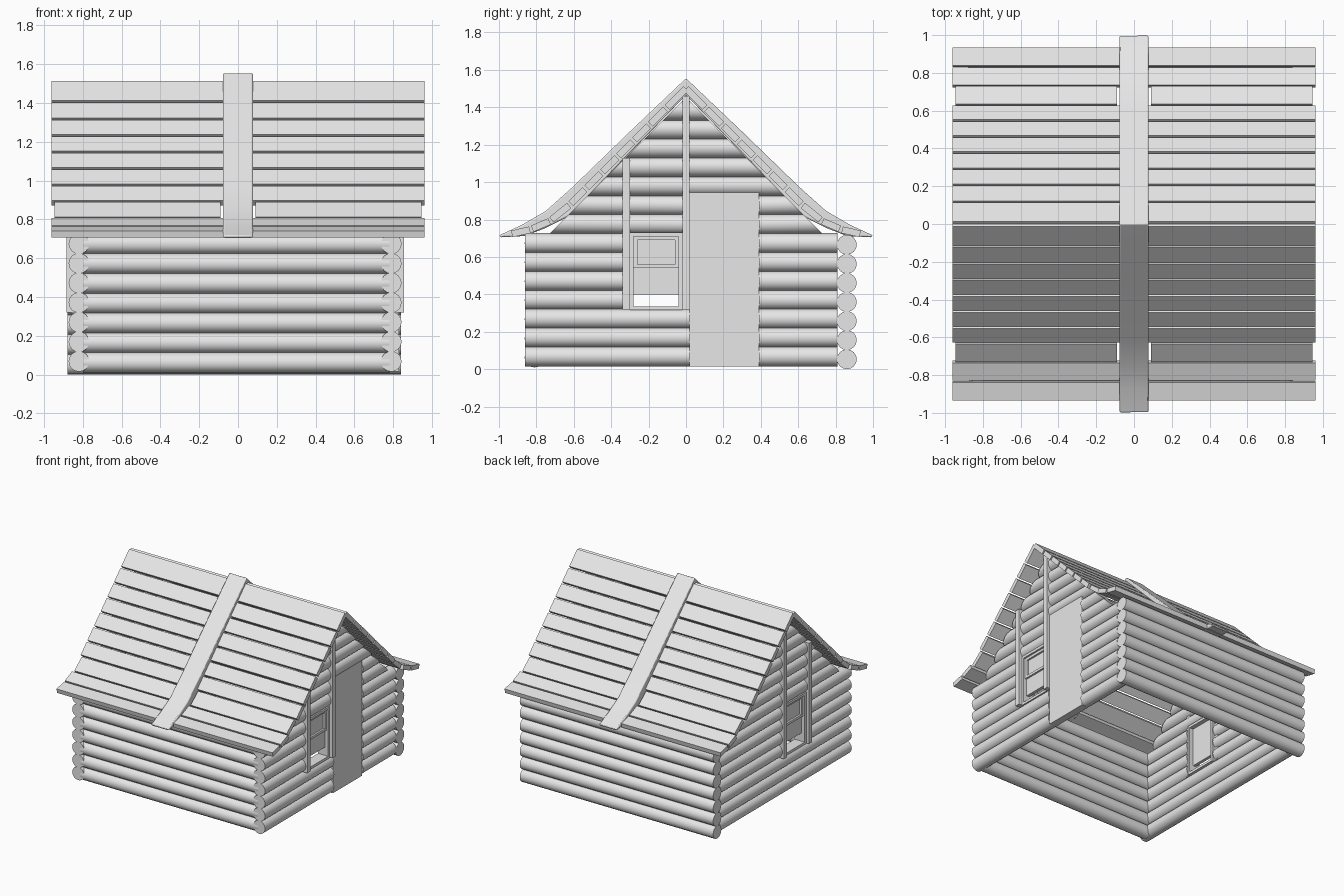
import bpy, bmesh, math
from mathutils import Matrix, Vector

cube = bpy.data.objects.get("Cube")
if cube:
    bpy.data.objects.remove(cube)

wood = bpy.data.materials.new("pale_grey_wood")
wood.use_nodes = True
wood.diffuse_color = (0.8, 0.8, 0.8, 1)
wood.node_tree.nodes["Principled BSDF"].inputs["Base Color"].default_value = (0.8, 0.8, 0.8, 1)

RADIUS = 0.053
ROOF_INNER = 1.455     # underside of the straight roof slope: z = ROOF_INNER - |y|


def finish(name, bm, smooth=False):
    bmesh.ops.recalc_face_normals(bm, faces=bm.faces)
    mesh = bpy.data.meshes.new(name)
    bm.to_mesh(mesh)
    bm.free()
    mesh.materials.append(wood)
    obj = bpy.data.objects.new(name, mesh)
    bpy.context.collection.objects.link(obj)
    if smooth:
        bpy.ops.object.select_all(action='DESELECT')
        obj.select_set(True)
        bpy.context.view_layer.objects.active = obj
        bpy.ops.object.shade_smooth_by_angle(angle=math.radians(35))
    return obj


def add_box(bm, x, y, z):
    """Box from (low, high) ranges."""
    ranges = (x, y, z)
    centre = Vector([(a + b) / 2 for a, b in ranges])
    size = [b - a for a, b in ranges]
    bmesh.ops.create_cube(bm, size=1,
                          matrix=Matrix.Translation(centre) @ Matrix.Diagonal((*size, 1)))


def add_log(bm, axis, lo, hi, across, z, trim=False):
    """Round log along axis x or y; trim slants its ends under the roof."""
    turn = Matrix.Rotation(math.pi / 2, 4, 'Y' if axis == 'x' else 'X')
    mid = (lo + hi) / 2
    spot = (mid, across, z) if axis == 'x' else (across, mid, z)
    made = bmesh.ops.create_cone(bm, cap_ends=True, segments=16, radius1=RADIUS,
                                 radius2=RADIUS, depth=hi - lo,
                                 matrix=Matrix.Translation(spot) @ turn)
    if trim:
        for v in made["verts"]:
            limit = max(ROOF_INNER - v.co.z, 0.01)
            v.co.y = max(-limit, min(limit, v.co.y))


def cut_spans(spans, lo, hi):
    """Remove lo..hi from a list of spans."""
    out = []
    for a, b in spans:
        out += [s for s in ((a, min(b, lo)), (max(a, hi), b)) if s[1] - s[0] > 0.01]
    return out


# Long front and back walls
for name, y, lo, hi, base in (("front_wall_logs", -0.81, -0.8, 0.78, 0.062),
                              ("back_wall_logs", 0.86, -0.88, 0.84, 0.053)):
    bm = bmesh.new()
    for i in range(7):
        add_log(bm, 'x', lo, hi, y, base + 0.102 * i)
    finish(name, bm, True)

# Gable walls with their openings
WINDOW = (-0.31, -0.01)
DOOR = (0.02, 0.39)
for name, x, has_door in (("left_gable_logs", 0.79, True),
                          ("right_gable_logs", -0.82, False)):
    bm = bmesh.new()
    for i in range(14):
        z = 0.068 + 0.101 * i
        spans = [(-0.86, 0.81)]
        if z > 0.72:
            reach = ROOF_INNER - z + RADIUS
            spans = [(-reach, reach)]
        if 0.33 < z < 0.72:
            spans = cut_spans(spans, *WINDOW)
        if has_door and z < 0.95:
            spans = cut_spans(spans, *DOOR)
        for a, b in spans:
            add_log(bm, 'y', a, b, x, z, z > 0.72)
    finish(name, bm, True)

# Door
bm = bmesh.new()
add_box(bm, (0.77, 0.83), DOOR, (0.015, 0.95))
finish("door", bm)

# Window posts and raised sash on each gable
for side, x, out in (("left", 0.79, 1), ("right", -0.82, -1)):
    def depth(a, b):
        return tuple(sorted((x + out * a, x + out * b)))
    bm = bmesh.new()
    add_box(bm, depth(-0.03, 0.065), (-0.34, -0.30), (0.32, 1.13))
    add_box(bm, depth(-0.03, 0.065), (-0.02, 0.02), (0.32, 1.46))
    finish(side + "_gable_posts", bm)

    bm = bmesh.new()
    for y in ((-0.30, -0.28), (-0.04, -0.02)):
        add_box(bm, depth(-0.05, 0.04), y, (0.33, 0.72))
    add_box(bm, depth(-0.05, 0.04), (-0.30, -0.02), (0.315, 0.335))
    add_box(bm, depth(-0.05, 0.04), (-0.30, -0.02), (0.71, 0.73))
    finish(side + "_window_frame", bm)

    bm = bmesh.new()
    add_box(bm, depth(-0.015, 0.01), (-0.28, -0.04), (0.40, 0.71))
    for y in ((-0.28, -0.26), (-0.06, -0.04)):
        add_box(bm, depth(0.01, 0.025), y, (0.54, 0.71))
    for z in ((0.54, 0.56), (0.69, 0.71)):
        add_box(bm, depth(0.01, 0.025), (-0.26, -0.06), z)
    finish(side + "_window_sash", bm)

# Roof planks following the flared slope
edges = [0, 0.11, 0.20, 0.285, 0.37, 0.455, 0.54, 0.625, 0.73, 0.835, 0.945]
eave = {0.73: 0.79, 0.835: 0.745, 0.945: 0.72}
for side, sign in (("front", -1), ("back", 1)):
    bm = bmesh.new()
    for i, (y0, y1) in enumerate(zip(edges, edges[1:])):
        a = Vector((0, y0, eave.get(y0, 1.5 - y0)))
        b = Vector((0, y1, eave.get(y1, 1.5 - y1)))
        along = (b - a).normalized()
        up = Vector((0, -along.z, along.y)) * 0.018
        b -= along * 0.014
        # One row is shorter and split around the strap
        pieces = [(-0.945, -0.09), (0.09, 0.945)] if i == 7 else [(-0.96, 0.96)]
        for x0, x1 in pieces:
            ring = [a + up, b + up, b - up, a - up]
            rows = [[bm.verts.new((x, sign * p.y, p.z)) for p in ring] for x in (x0, x1)]
            bm.faces.new(rows[0])
            bm.faces.new(rows[1])
            for k in range(4):
                n = (k + 1) % 4
                bm.faces.new((rows[0][k], rows[0][n], rows[1][n], rows[1][k]))
    finish(side + "_roof_planks", bm)

# Curved strap over the middle of the roof
outer = [(0, 1.555), (0.30, 1.27), (0.61, 0.97), (0.75, 0.845), (0.88, 0.77), (1.0, 0.715)]
inner = [(0, 1.465), (0.33, 1.125), (0.62, 0.82), (0.75, 0.755), (0.86, 0.712), (0.99, 0.705)]
bm = bmesh.new()
for sign in (-1, 1):
    strips = [[[bm.verts.new((x, sign * y, z)) for y, z in line] for line in (outer, inner)]
              for x in (-0.078, 0.078)]
    (o0, i0), (o1, i1) = strips
    for k in range(len(outer) - 1):
        for p, q in ((o0, o1), (o1, i1), (i1, i0), (i0, o0)):
            bm.faces.new((p[k], p[k + 1], q[k + 1], q[k]))
    bm.faces.new((o0[-1], o1[-1], i1[-1], i0[-1]))
bmesh.ops.remove_doubles(bm, verts=bm.verts, dist=0.0005)
strap = finish("roof_strap", bm, True)
bevel = strap.modifiers.new("rounded_edges", 'BEVEL')
bevel.width = 0.015
bevel.segments = 2
bevel.limit_method = 'ANGLE'
bevel.angle_limit = math.radians(50)
